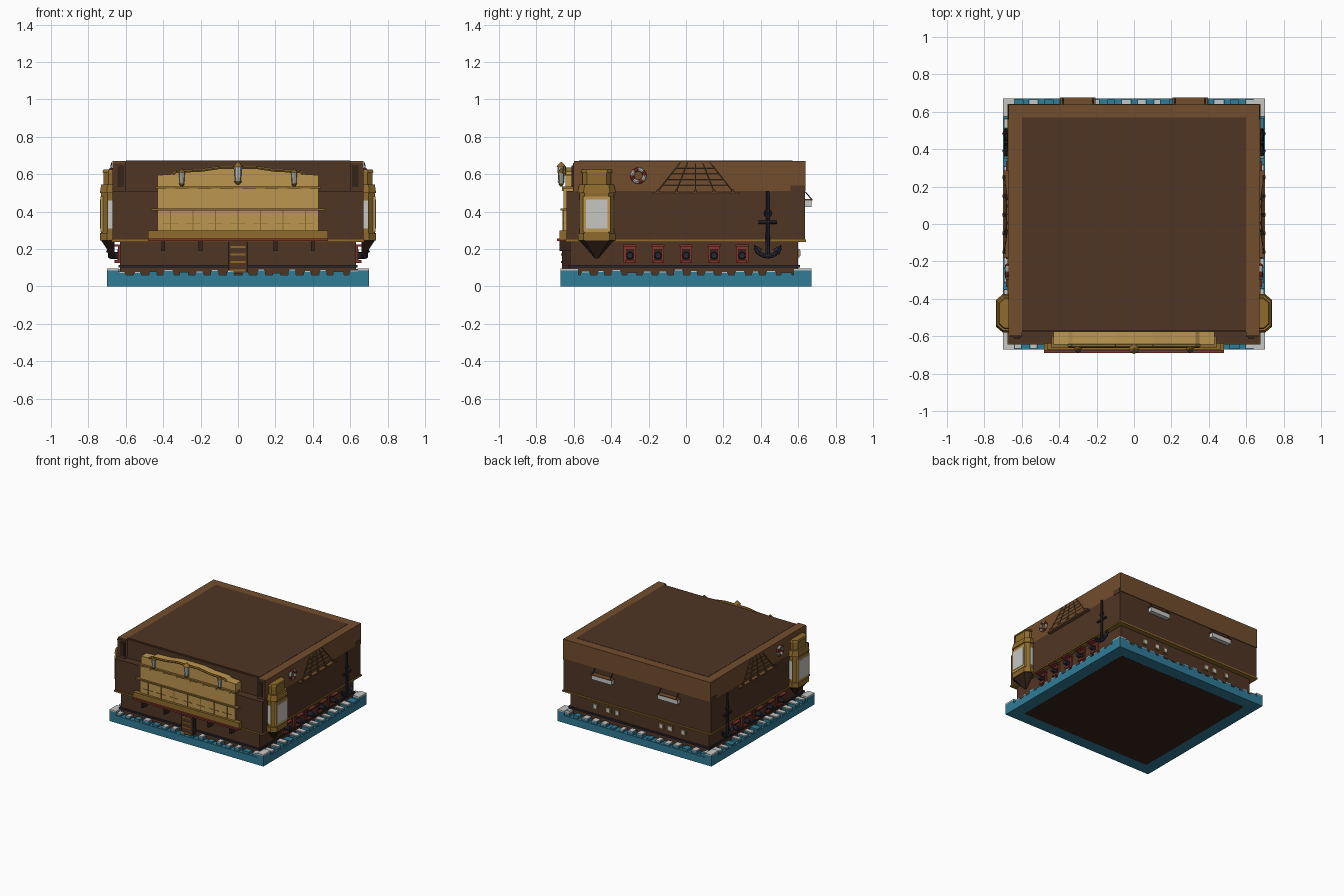
import bpy, bmesh, math, random
from mathutils import Vector

random.seed(4)
if "Cube" in bpy.data.objects:
    bpy.data.objects.remove(bpy.data.objects["Cube"])


def material(name, rgb):
    lin = [((c / 255 + 0.055) / 1.055) ** 2.4 for c in rgb] + [1]
    m = bpy.data.materials.new(name)
    m.use_nodes = True
    m.diffuse_color = lin
    m.node_tree.nodes["Principled BSDF"].inputs["Base Color"].default_value = lin
    return m


DARK = material("dark_wood", (80, 53, 36))
LIGHT = material("light_wood", (113, 77, 45))
DEEP = material("shadow_wood", (54, 35, 25))
TAN = material("pale_gold", (188, 150, 80))
GOLD = material("old_gold", (142, 107, 44))
WATER = material("sea_blue", (48, 124, 150))
WHITE = material("foam_white", (198, 198, 196))
IRON = material("dark_iron", (40, 40, 50))
RED = material("port_red", (130, 52, 46))
ROPE = material("rope", (124, 100, 72))


def finish(name, bm, mats):
    bmesh.ops.recalc_face_normals(bm, faces=bm.faces)
    me = bpy.data.meshes.new(name)
    bm.to_mesh(me)
    bm.free()
    for m in mats:
        me.materials.append(m)
    ob = bpy.data.objects.new(name, me)
    bpy.context.collection.objects.link(ob)
    return ob


def loft(name, ring_a, ring_b, mat):
    bm = bmesh.new()
    a = [bm.verts.new(p) for p in ring_a]
    b = [bm.verts.new(p) for p in ring_b]
    bm.faces.new(a)
    bm.faces.new(b)
    for i in range(len(a)):
        j = (i + 1) % len(a)
        bm.faces.new((a[i], a[j], b[j], b[i]))
    return finish(name, bm, [mat])


def box(name, x, y, z, mat):
    ring = [(x[0], y[0]), (x[1], y[0]), (x[1], y[1]), (x[0], y[1])]
    return loft(name, [(*p, z[0]) for p in ring], [(*p, z[1]) for p in ring], mat)


def rod(name, p, q, r1, r2, mat, sides=8):
    p, q = Vector(p), Vector(q)
    rot = (q - p).to_track_quat('Z', 'Y')
    circle = [Vector((math.cos(t), math.sin(t), 0))
              for t in (math.tau * i / sides for i in range(sides))]
    return loft(name, [p + rot @ (c * r1) for c in circle],
                [q + rot @ (c * r2) for c in circle], mat)


def ring(name, centre, major, minor, mats, striped=False):
    # Torus facing sideways; stripes follow the angle around it
    bm = bmesh.new()
    n, k = 16, 8
    grid = []
    for i in range(n):
        a = math.tau * i / n
        grid.append([bm.verts.new((centre[0] + minor * math.sin(math.tau * j / k),
                     centre[1] + math.cos(a) * (major + minor * math.cos(math.tau * j / k)),
                     centre[2] + math.sin(a) * (major + minor * math.cos(math.tau * j / k))))
                     for j in range(k)])
    for i in range(n):
        for j in range(k):
            f = bm.faces.new((grid[i][j], grid[(i + 1) % n][j],
                              grid[(i + 1) % n][(j + 1) % k], grid[i][(j + 1) % k]))
            f.material_index = int(striped and i % 4 < 2)
    return finish(name, bm, mats)


# Sea base with foam blocks around the rim
box("sea_base", (-.7, .7), (-.67, .67), (0, .06), WATER)
box("base_underside", (-.6, .6), (-.57, .57), (-.001, .004), DEEP)
for i in range(16):
    t = -.62 + i * 1.24 / 15
    for s in (-1, 1):
        for along_x in (True, False):
            w, top = random.uniform(.018, .03), random.uniform(.07, .085)
            edge = .665 if along_x else .695
            a, b = (t - w, t + w), sorted((s * .61, s * edge))
            xy = (a, b) if along_x else (b, a)
            box("wave_block", *xy, (.05, top), WATER)
            if i % 2 or random.random() < .5:
                c = (t - w * .8, t + w * .8)
                xy = (c, b) if along_x else (b, c)
                box("foam_block", *xy, (top, top + .008), WHITE)
for sx in (-1, 1):
    for sy in (-1, 1):
        x, y = sorted((sx * .64, sx * .7)), sorted((sy * .575, sy * .67))
        box("corner_wave", x, y, (.05, .085), WATER)
        box("corner_foam", x, y, (.085, .095), WHITE)

# Hull and main body
box("hull", (-.63, .63), (-.62, .6), (.06, .25), DARK)
box("hull_belt", (-.64, .64), (-.63, .61), (.1, .113), IRON)
box("gold_belt", (-.677, .677), (-.645, .642), (.238, .25), GOLD)
box("lower_body", (-.67, .67), (-.64, .635), (.25, .51), DARK)
box("upper_body", (-.67, .67), (-.57, .64), (.51, .67), LIGHT)
box("roof_inset", (-.6, .6), (-.572, .57), (.66, .672), DARK)
box("front_upper_face", (-.6, .6), (-.577, -.568), (.51, .662), DARK)
for s in (-1, 1):
    x = sorted((s * .6, s * .67))
    box("front_wing", x, (-.6, -.57), (.51, .67), LIGHT)
    box("front_wing_face", x, (-.605, -.599), (.51, .66), DARK)
    box("front_wing_panel", sorted((s * .61, s * .645)), (-.611, -.604), (.53, .645), DEEP)
    box("rear_corner_panel", sorted((s * .67, s * .673)), (.56, .635), (.5, .54), DARK)

# Stern cabin on the front: arched slab with trims
half = [(.43, .53), (.43, .595), (.35, .6), (.33, .615), (.2, .62), (.1, .635)]
arch = half + [(-x, z) for x, z in reversed(half)]
loft("cabin_top", [(x, -.645, z) for x, z in arch], [(x, -.575, z) for x, z in arch], TAN)
crest = half[2:] + [(-x, z) for x, z in reversed(half[2:])]
for a, b in zip(crest, crest[1:]):
    rod("crest_trim", (a[0], -.65, a[1]), (b[0], -.65, b[1]), .009, .009, GOLD, 6)
box("cabin_body", (-.43, .43), (-.655, -.575), (.3, .53), TAN)
box("gallery", (-.48, .48), (-.675, -.6), (.25, .3), GOLD)
box("gallery_floor", (-.48, .48), (-.69, -.6), (.243, .256), RED)
box("gallery_rail", (-.465, .465), (-.67, -.6), (.405, .416), GOLD)
box("cabin_cornice", (-.44, .44), (-.664, -.6), (.522, .535), GOLD)
for i in range(7):
    x = -.36 + i * .12
    box("cabin_mullion", (x - .003, x + .003), (-.659, -.64), (.3, .405), GOLD)
    box("cabin_sill", (x - .04, x + .04), (-.658, -.64), (.335, .34), GOLD)
    box("cornice_block", (x - .025, x + .025), (-.662, -.64), (.51, .523), TAN)
for x in (-.4, -.2, .2, .4):
    box("gallery_bracket", (x - .01, x + .01), (-.675, -.62), (.19, .25), DEEP)

# Lanterns
for x, z, k in ((-.3, .55, 1), (0, .56, 1.3), (.3, .55, 1)):
    y = -.667
    rod("lantern_glass", (x, y, z), (x, y, z + .06 * k), .012 * k, .016 * k, WHITE)
    rod("lantern_base", (x, y, z - .015), (x, y, z), .006, .016 * k, GOLD)
    rod("lantern_cap", (x, y, z + .06 * k), (x, y, z + .08 * k), .021 * k, .005, GOLD)

# Rudder with gold straps
box("rudder", (-.05, .05), (-.66, -.61), (.07, .24), DARK)
for x in (-.05, .05):
    box("rudder_edge", (x - .004, x + .004), (-.664, -.61), (.07, .24), DEEP)
for z in (.085, .13, .17, .21):
    box("rudder_strap", (-.04, .04), (-.667, -.61), (z - .005, z + .005), GOLD)

# Bay windows, gun ports, anchor, rigging and life ring on both sides
BAY = [(.66, -.575), (.7, -.575), (.735, -.545), (.735, -.41), (.7, -.38), (.66, -.38)]


def bay(name, s, z0, z1, k0, k1, mat):
    def level(z, k):
        return [(s * (.66 + (x - .66) * k), -.4775 + (y + .4775) * k, z) for x, y in BAY]
    loft(name, level(z0, k0), level(z1, k1), mat)


for s in (-1, 1):
    bay("bay_foot", s, .15, .245, .1, .95, DEEP)
    bay("bay_sill", s, .245, .285, 1.03, 1.03, GOLD)
    bay("bay_wall", s, .285, .5, .95, .95, GOLD)
    bay("bay_cornice", s, .5, .545, 1.05, .95, GOLD)
    bay("bay_upper", s, .545, .61, .78, .78, GOLD)
    bay("bay_cap", s, .61, .625, .86, .8, GOLD)
    box("bay_frame", sorted((s * .72, s * .736)), (-.55, -.405), (.29, .48), TAN)
    box("bay_glass", sorted((s * .72, s * .739)), (-.535, -.42), (.31, .465), WHITE)
    for y in (-.5675, -.3875):
        box("bay_side_glass", sorted((s * .667, s * .695)), (y - .005, y + .005), (.31, .46), WHITE)

    for i in range(5):
        y = -.3 + i * .15
        box("port_frame", sorted((s * .62, s * .642)), (y - .033, y + .033), (.125, .225), RED)
        box("port_hole", sorted((s * .63, s * .645)), (y - .022, y + .022), (.135, .2), DEEP)
        box("port_lid", sorted((s * .63, s * .685)), (y - .036, y + .036), (.212, .224), RED)
        rod("cannon", (s * .63, y, .165), (s * .685, y, .165), .021, .017, IRON)
        box("cannon_bed", sorted((s * .63, s * .66)), (y - .025, y + .025), (.125, .142), RED)

    x, y = s * .684, .437
    rod("anchor_shank", (x, y, .17), (x, y, .51), .012, .008, IRON)
    rod("anchor_stock", (x, y - .05, .342), (x, y + .05, .342), .009, .009, IRON)
    ring("anchor_ring", (x, y, .39), .016, .006, [IRON])
    arc = [(x, y + .068 * math.sin(a), .225 - .065 * math.cos(a))
           for a in (math.radians(d) for d in range(-75, 76, 25))]
    for p, q in zip(arc, arc[1:]):
        rod("anchor_arm", p, q, .012, .012, IRON)
    for d in (-1, 1):
        rod("anchor_fluke", (x, y + d * .045, .185), (x, y + d * .073, .22), .022, .002, IRON, 4)

    box("rigging_shelf", sorted((s * .66, s * .7)), (-.18, .285), (.493, .505), LIGHT)
    for i in range(5):
        foot = Vector((s * .694, -.15 + i * .1, .51))
        head = Vector((s * .676, -.03 + i * .04, .662))
        rod("shroud", foot, head, .003, .003, ROPE, 5)
        rod("deadeye", foot - Vector((s * .008, 0, 0)), foot + Vector((s * .008, 0, 0)),
            .009, .009, DARK)
    for i in range(1, 5):
        t = i / 5
        rod("ratline", (s * (.694 - .018 * t), -.15 + .12 * t, .51 + .152 * t),
            (s * (.694 - .018 * t), .25 - .12 * t, .51 + .152 * t), .0015, .0015, ROPE, 4)
    life_ring = ring("life_ring", (s * .678, -.255, .592), .033, .011, [WHITE, RED], True)

# Rear lockers and small rear windows
for s in (-1, 1):
    c = s * .3
    box("rear_locker", (c - .09, c + .09), (.63, .67), (.425, .46), WHITE)
    box("locker_lid", (c - .095, c + .095), (.63, .676), (.46, .467), LIGHT)
    for d in (-.08, .08):
        rod("locker_stay", (c + d, .672, .465), (c + d, .638, .505), .003, .003, IRON, 5)
    for x in (s * .2, s * .28, s * .4):
        box("rear_window_frame", (x - .022, x + .022), (.59, .607), (.155, .2), GOLD)
        box("rear_window", (x - .015, x + .015), (.59, .612), (.162, .193), WHITE)
